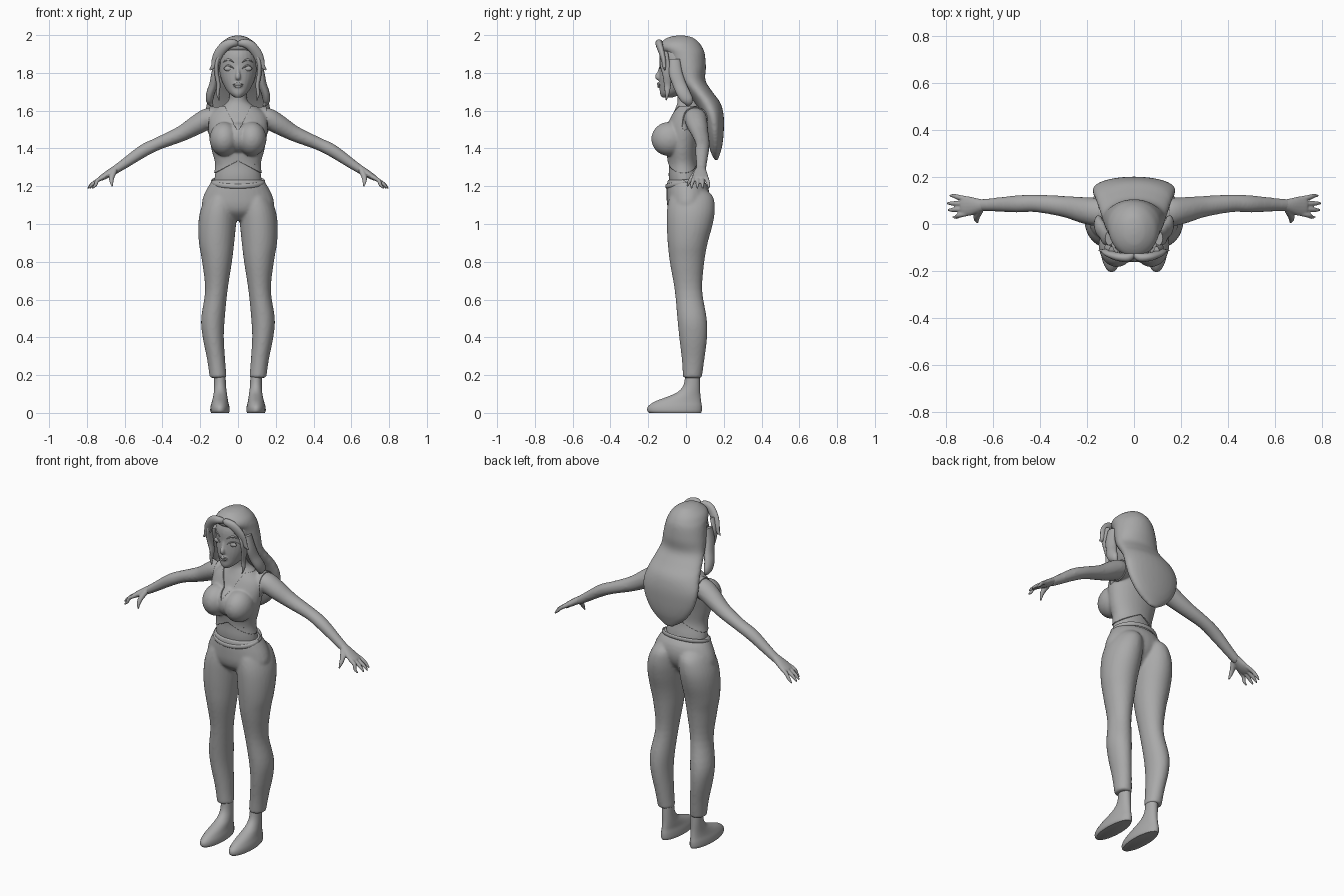
import bpy
import bmesh
from math import sin, cos, pi
from mathutils import Vector, Matrix

default_cube = bpy.data.objects.get("Cube")
if default_cube:
    bpy.data.objects.remove(default_cube, do_unlink=True)

grey = bpy.data.materials.new("plain_grey")
grey.use_nodes = True
grey.diffuse_color = (0.4, 0.4, 0.4, 1)
grey.node_tree.nodes["Principled BSDF"].inputs["Base Color"].default_value = (0.4, 0.4, 0.4, 1)


def spline(keys, steps=4):
    """Catmull-Rom interpolation of rows of numbers."""
    out = []
    last = len(keys) - 1
    for i in range(last):
        a, b, c, d = (keys[min(max(i + k, 0), last)] for k in (-1, 0, 1, 2))
        for s in range(steps):
            t = s / steps
            out.append([q + t * (r - p + t * (2 * p - 5 * q + 4 * r - o + t * (3 * (q - r) + o - p))) / 2
                        for p, q, r, o in zip(a, b, c, d)])
    return out + [list(keys[-1])]


def loft(bm, frames, sides=28):
    """Skin closed elliptical rings given as (centre, u axis, v axis)."""
    rings = []
    for centre, u, v in frames:
        angles = [2 * pi * k / sides for k in range(sides)]
        rings.append([bm.verts.new(centre + u * cos(a) + v * sin(a)) for a in angles])
    for low, high in zip(rings, rings[1:]):
        for k in range(sides):
            j = (k + 1) % sides
            bm.faces.new((low[k], low[j], high[j], high[k]))
    bm.faces.new(rings[0])
    bm.faces.new(rings[-1])


def stack(bm, keys):
    """Horizontal sections: z, x left, x right, y front, y back."""
    loft(bm, [(Vector(((a + b) / 2, (f + k) / 2, z)), Vector(((b - a) / 2, 0, 0)), Vector((0, (k - f) / 2, 0)))
              for z, a, b, f, k in spline(keys)])


def column(bm, keys):
    """Centred horizontal sections: z, half width, y front, y back."""
    stack(bm, [(z, -w, w, f, k) for z, w, f, k in keys])


def tube(bm, keys, ref=(0, 1, 0), sides=16):
    """Oval tube along a path: x, y, z, radius along ref, other radius."""
    rows = spline(keys)
    points = [Vector(r[:3]) for r in rows]
    frames = []
    for i, row in enumerate(rows):
        tangent = (points[min(i + 1, len(rows) - 1)] - points[max(i - 1, 0)]).normalized()
        v = tangent.cross(Vector(ref)).normalized()
        frames.append((points[i], v.cross(tangent) * row[3], v * row[4]))
    loft(bm, frames, sides)


def ball(bm, centre, size):
    place = Matrix.Translation(centre) @ Matrix.Diagonal((*size, 1))
    bmesh.ops.create_uvsphere(bm, u_segments=24, v_segments=14, radius=1, matrix=place)


def mirror(bm):
    copy = bmesh.ops.duplicate(bm, geom=bm.verts[:] + bm.edges[:] + bm.faces[:])["geom"]
    for v in copy:
        if isinstance(v, bmesh.types.BMVert):
            v.co.x *= -1


def build(name, bm, voxel=0, soften=6):
    bmesh.ops.recalc_face_normals(bm, faces=bm.faces)
    mesh = bpy.data.meshes.new(name)
    bm.to_mesh(mesh)
    bm.free()
    mesh.materials.append(grey)
    obj = bpy.data.objects.new(name, mesh)
    bpy.context.collection.objects.link(obj)
    if voxel:
        blend = obj.modifiers.new("blend", "REMESH")
        blend.mode = "VOXEL"
        blend.voxel_size = voxel
        blend.use_smooth_shade = True
        relax = obj.modifiers.new("relax", "SMOOTH")
        relax.iterations = soften
    bpy.context.view_layer.objects.active = obj
    bpy.ops.object.select_all(action="DESELECT")
    obj.select_set(True)
    bpy.ops.object.shade_smooth_by_angle(angle=0.9)
    return obj


def evaluated(obj):
    bpy.context.view_layer.update()
    return obj.evaluated_get(bpy.context.evaluated_depsgraph_get())


# Torso, arms and neck
bm = bmesh.new()
tube(bm, [(.1, .045, 1.57, .05, .045), (.155, .05, 1.56, .06, .055), (.21, .058, 1.53, .057, .053),
          (.3, .075, 1.478, .045, .042), (.42, .088, 1.427, .038, .034), (.5, .085, 1.388, .037, .034),
          (.6, .082, 1.32, .029, .027), (.66, .08, 1.28, .026, .022)])
ball(bm, (.073, -.088, 1.45), (.072, .09, .085))
mirror(bm)
ball(bm, (0, -.08, 1.46), (.06, .078, .08))
column(bm, [(1.17, .13, -.08, .08), (1.25, .124, -.092, .07), (1.32, .116, -.09, .055), (1.4, .136, -.1, .06),
            (1.5, .152, -.1, .08), (1.57, .145, -.075, .09), (1.615, .1, -.055, .085),
            (1.65, .053, -.045, .065), (1.7, .046, -.05, .05), (1.76, .046, -.05, .05)])
body = build("body", bm, .008, 7)

# Cropped top: a trimmed shell of the torso
shell = bpy.data.meshes.new_from_object(evaluated(body))
bm = bmesh.new()
bm.from_mesh(shell)
hem, neck, armhole = 1.335, 1.485, .15
for side in (-1, 1):
    for point, normal in (((0, 0, hem), (.55 * side, 0, 1)), ((0, 0, neck), (-2 * side, 0, 1)),
                          ((armhole * side, 0, 0), (1, 0, 0))):
        bmesh.ops.bisect_plane(bm, geom=bm.verts[:] + bm.edges[:] + bm.faces[:], plane_co=point, plane_no=normal)
bmesh.ops.bisect_plane(bm, geom=bm.verts[:] + bm.edges[:] + bm.faces[:], plane_co=(0, 0, 1.62), plane_no=(0, 0, 1))


def uncovered(face):
    x, y, z = face.calc_center_median()
    x = abs(x)
    return z < hem - .55 * x or x > armhole or z > 1.62 or (y < .02 and z > neck + 2 * x)


bmesh.ops.delete(bm, geom=[f for f in bm.faces if uncovered(f)], context="FACES")
top = build("cropped_top", bm)
cloth = top.modifiers.new("cloth", "SOLIDIFY")
cloth.thickness = .006
cloth.offset = 1

# Trousers
bm = bmesh.new()
stack(bm, [(1.2, .03, .12, -.05, .08), (1.15, .012, .165, -.085, .14), (1.08, .006, .197, -.1, .153),
           (1, .01, .21, -.102, .142), (.9, .02, .207, -.097, .115), (.8, .032, .19, -.086, .097),
           (.65, .055, .174, -.06, .086), (.5, .07, .195, -.046, .11), (.4, .075, .187, -.036, .112),
           (.28, .068, .163, -.022, .097), (.185, .06, .15, -.016, .084)])
mirror(bm)
column(bm, [(1.02, .08, -.04, .06), (1.06, .15, -.085, .09), (1.1, .19, -.1, .115), (1.15, .182, -.103, .125),
            (1.2, .157, -.102, .115), (1.235, .134, -.097, .09)])
build("trousers", bm, .008, 6)

# Waistband dipping at the front
bm = bmesh.new()
turns = [2 * pi * k / 24 for k in range(25)]
tube(bm, [(.138 * cos(a), .1 * sin(a) - .004, 1.222 + .022 * sin(a), .012, .006) for a in turns], (0, 0, 1), 10)
build("waistband", bm)

# Feet
bm = bmesh.new()
stack(bm, [(0, .048, .142, -.195, .08), (.012, .044, .147, -.205, .084), (.035, .046, .145, -.2, .084),
           (.06, .052, .138, -.165, .08), (.085, .056, .132, -.1, .077), (.11, .06, .128, -.045, .075),
           (.15, .064, .126, -.012, .074), (.22, .066, .126, -.003, .072)])
mirror(bm)
build("feet", bm)

# Hands with fingers and thumbs
bm = bmesh.new()
tube(bm, [(.63, .081, 1.302, .022, .02), (.665, .078, 1.28, .031, .02), (.7, .076, 1.257, .041, .018),
          (.73, .076, 1.24, .04, .013), (.737, .076, 1.236, .03, .008)])
for base, tip, reach in ((.044, .03, .772), (.065, .06, .793), (.086, .088, .796), (.107, .12, .785)):
    tube(bm, [(.71, base, 1.25, .011, .011), (.745, (base + tip) / 2, 1.23, .011, .011),
              (reach - .018, tip, 1.207, .009, .009), (reach, tip, 1.188, .004, .004)], sides=10)
tube(bm, [(.655, .06, 1.28, .016, .016), (.668, .035, 1.25, .015, .013), (.67, .018, 1.225, .011, .01),
          (.665, .006, 1.197, .004, .004)], (1, 0, 0), 10)
mirror(bm)
build("hands", bm, .004, 3)

# Head with nose and chin
bm = bmesh.new()
column(bm, [(1.67, .018, -.128, -.07), (1.69, .045, -.138, -.02), (1.72, .068, -.14, .03),
            (1.77, .09, -.142, .07), (1.83, .101, -.14, .085), (1.9, .1, -.138, .085), (1.96, .075, -.11, .06),
            (1.985, .03, -.06, .02)])
tube(bm, [(0, -.132, 1.84, .009, .008), (0, -.14, 1.805, .01, .011), (0, -.15, 1.78, .014, .014),
          (0, -.142, 1.767, .012, .01)], (1, 0, 0))
ball(bm, (0, -.133, 1.737), (.026, .018, .018))
head = build("head", bm, .005, 5)
face = evaluated(head)


def on_face(x, z, lift=0):
    hit, place, _, _ = face.ray_cast((x, -1, z), (0, 1, 0))
    return (x, (place.y if hit else -.13) - lift, z)


# Eyes, lids and brows
bm = bmesh.new()
x, y, z = on_face(.05, 1.823, -.003)
ball(bm, (x, y, z), (.024, .01, .014))
mirror(bm)
build("eyes", bm)
bm = bmesh.new()
for height, arch, thick in ((1.822, .017, .0035), (1.856, .014, .004)):
    arc = [k / 6 for k in range(7)]
    tube(bm, [(*on_face(.022 + .058 * t, height + arch * sin(pi * t)), thick, thick * (.3 + sin(pi * t)))
              for t in arc], sides=8)
mirror(bm)
build("lids_and_brows", bm)

# Lips
bm = bmesh.new()
for height, bow in ((1.739, .004), (1.735, -.008)):
    tube(bm, [(*on_face(.024 * t, height + bow * cos(t * pi / 2)), .005, .002 + .004 * cos(t * pi / 2))
              for t in (-1, -.6, -.2, .2, .6, 1)], sides=8)
build("lips", bm)

# Long hair falling down the back
bm = bmesh.new()
column(bm, [(1.998, .015, -.05, -.01), (1.988, .05, -.095, .035), (1.96, .09, -.135, .07), (1.93, .107, -.14, .09),
            (1.9, .115, -.11, .1), (1.83, .127, -.085, .106), (1.76, .135, -.05, .103), (1.7, .15, 0, .14),
            (1.64, .166, .045, .183), (1.57, .178, .085, .2), (1.49, .163, .105, .2), (1.42, .125, .12, .193),
            (1.37, .075, .135, .18), (1.335, .02, .155, .168)])
build("long_hair", bm, .009, 6)

# Parted fringe and side locks
bm = bmesh.new()
tube(bm, [(0, -.125, 1.95, .012, .012), (.025, -.142, 1.958, .018, .02), (.065, -.14, 1.945, .018, .026),
          (.1, -.128, 1.905, .015, .026), (.117, -.118, 1.865, .012, .023), (.13, -.115, 1.835, .009, .014),
          (.15, -.112, 1.815, .002, .003)])
tube(bm, [(.095, -.115, 1.91, .02, .012), (.113, -.112, 1.85, .026, .012), (.112, -.1, 1.79, .024, .012),
          (.103, -.098, 1.735, .018, .01), (.107, -.1, 1.69, .011, .008), (.1, -.105, 1.655, .002, .002)])
tube(bm, [(.105, -.06, 1.87, .03, .018), (.122, -.055, 1.8, .035, .018), (.13, -.035, 1.74, .035, .022),
          (.146, -.012, 1.69, .035, .022), (.15, .01, 1.65, .028, .018), (.135, .01, 1.625, .008, .006)])
mirror(bm)
build("fringe_and_side_locks", bm)
